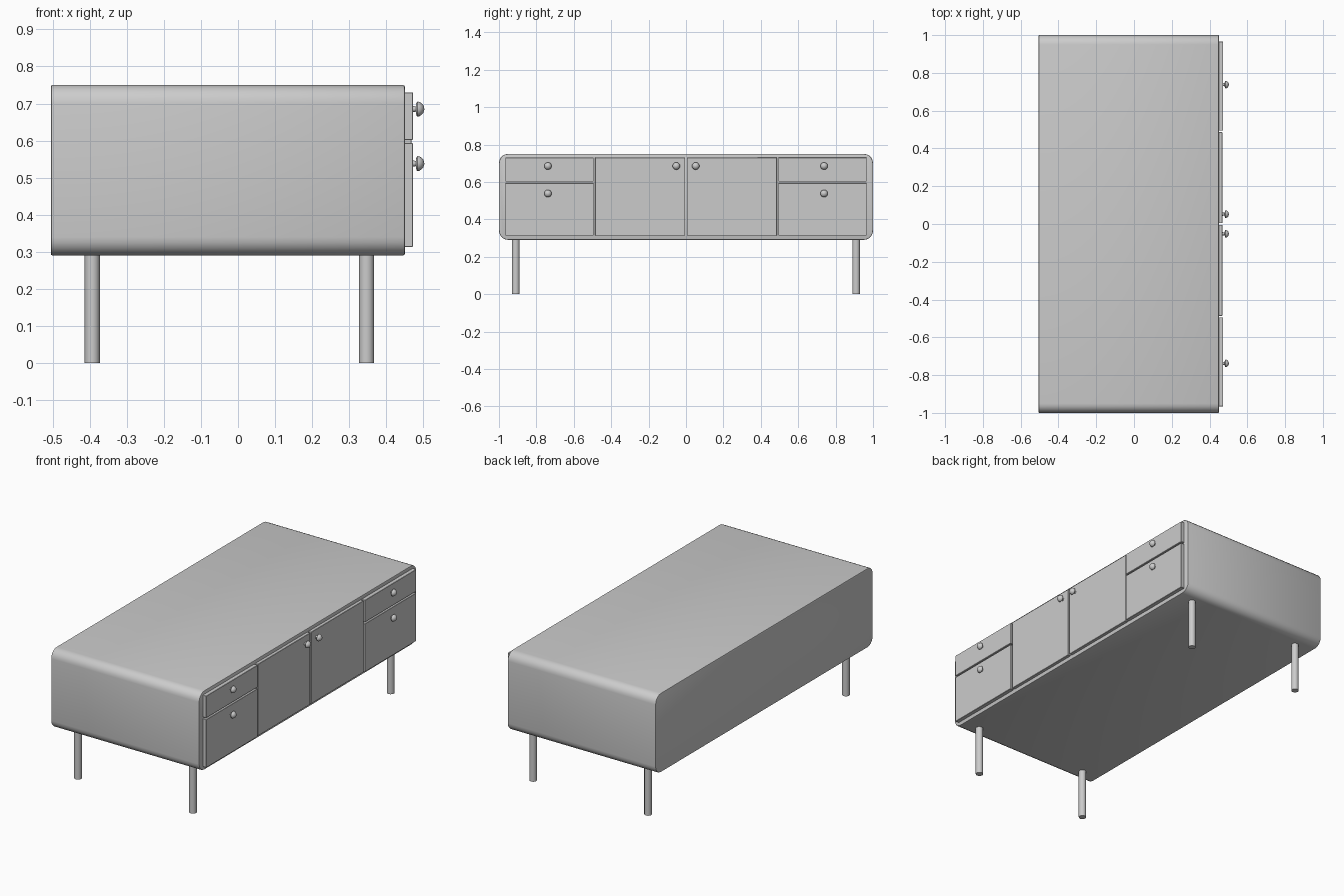
import bpy, bmesh, math
from mathutils import Matrix

if "Cube" in bpy.data.objects:
    bpy.data.objects.remove(bpy.data.objects["Cube"])


def finish(name, bm, angle=35):
    bmesh.ops.recalc_face_normals(bm, faces=bm.faces)
    mesh = bpy.data.meshes.new(name)
    bm.to_mesh(mesh)
    bm.free()
    ob = bpy.data.objects.new(name, mesh)
    bpy.context.collection.objects.link(ob)
    bpy.ops.object.select_all(action='DESELECT')
    ob.select_set(True)
    bpy.context.view_layer.objects.active = ob
    bpy.ops.object.shade_smooth_by_angle(angle=math.radians(angle))
    return ob


def box(name, x0, x1, y0, y1, z0, z1, bevel=0.0015):
    bm = bmesh.new()
    bmesh.ops.create_cube(bm, size=1)
    for v in bm.verts:
        v.co.x = x1 if v.co.x > 0 else x0
        v.co.y = y1 if v.co.y > 0 else y0
        v.co.z = z1 if v.co.z > 0 else z0
    bmesh.ops.bevel(bm, geom=bm.edges[:], offset=bevel, segments=1, affect='EDGES')
    return finish(name, bm, 30)


def knob(name, y, z, x=0.465):
    # mushroom profile (distance along x, radius) turned around the x axis
    profile = [(x, 0.009), (0.480, 0.007), (0.481, 0.017), (0.484, 0.020),
               (0.489, 0.0195), (0.495, 0.016), (0.500, 0.010), (0.503, 0.0)]
    bm = bmesh.new()
    verts = [bm.verts.new((px, y + r, z)) for px, r in profile]
    edges = [bm.edges.new(p) for p in zip(verts, verts[1:])]
    bmesh.ops.spin(bm, geom=verts + edges, cent=(0, y, z), axis=(1, 0, 0),
                   angle=math.tau, steps=16, use_duplicate=False)
    bmesh.ops.remove_doubles(bm, verts=bm.verts, dist=1e-5)
    return finish(name, bm, 50)


# Cabinet body: rounded rectangle section run along x, with softened rims
R, SEG = 0.05, 5
bm = bmesh.new()
section = []
for cy, cz, start in ((0.95, 0.70, 0), (-0.95, 0.70, 90), (-0.95, 0.34, 180), (0.95, 0.34, 270)):
    for i in range(SEG + 1):
        a = math.radians(start + 90 * i / SEG)
        section.append(bm.verts.new((-0.505, cy + R * math.cos(a), cz + R * math.sin(a))))
back = bm.faces.new(section)
new = bmesh.ops.extrude_face_region(bm, geom=[back])['geom']
bmesh.ops.translate(bm, vec=(0.955, 0, 0), verts=[g for g in new if isinstance(g, bmesh.types.BMVert)])
bm.normal_update()
if not any(len(f.verts) > 4 and f.calc_center_median().x < 0 for f in bm.faces):
    bm.faces.new(section)
rims = [e for e in bm.edges if abs(e.verts[0].co.x - e.verts[1].co.x) < 1e-6]
bmesh.ops.bevel(bm, geom=rims, offset=0.005, segments=2, profile=0.5, affect='EDGES')
finish("cabinet_body", bm, 40)

# Drawers, doors and their knobs on both halves
for side, s in (("left", -1), ("right", 1)):
    outer = sorted((s * 0.494, s * 0.966))
    inner = sorted((s * 0.005, s * 0.486))
    box(side + "_upper_drawer", 0.448, 0.472, *outer, 0.602, 0.730)
    box(side + "_lower_drawer", 0.448, 0.472, *outer, 0.313, 0.593)
    box(side + "_door", 0.448, 0.468, *inner, 0.313, 0.730)
    knob(side + "_upper_drawer_knob", s * 0.738, 0.685)
    knob(side + "_lower_drawer_knob", s * 0.738, 0.538)
    knob(side + "_door_knob", s * 0.052, 0.685)

# Legs
for end, x in (("rear", -0.393), ("front", 0.347)):
    for side, s in (("left", -1), ("right", 1)):
        bm = bmesh.new()
        bmesh.ops.create_cone(bm, cap_ends=True, segments=12, radius1=0.0205, radius2=0.0205,
                              depth=0.30, matrix=Matrix.Translation((x, s * 0.91, 0.15)))
        finish(f"{end}_{side}_leg", bm)
